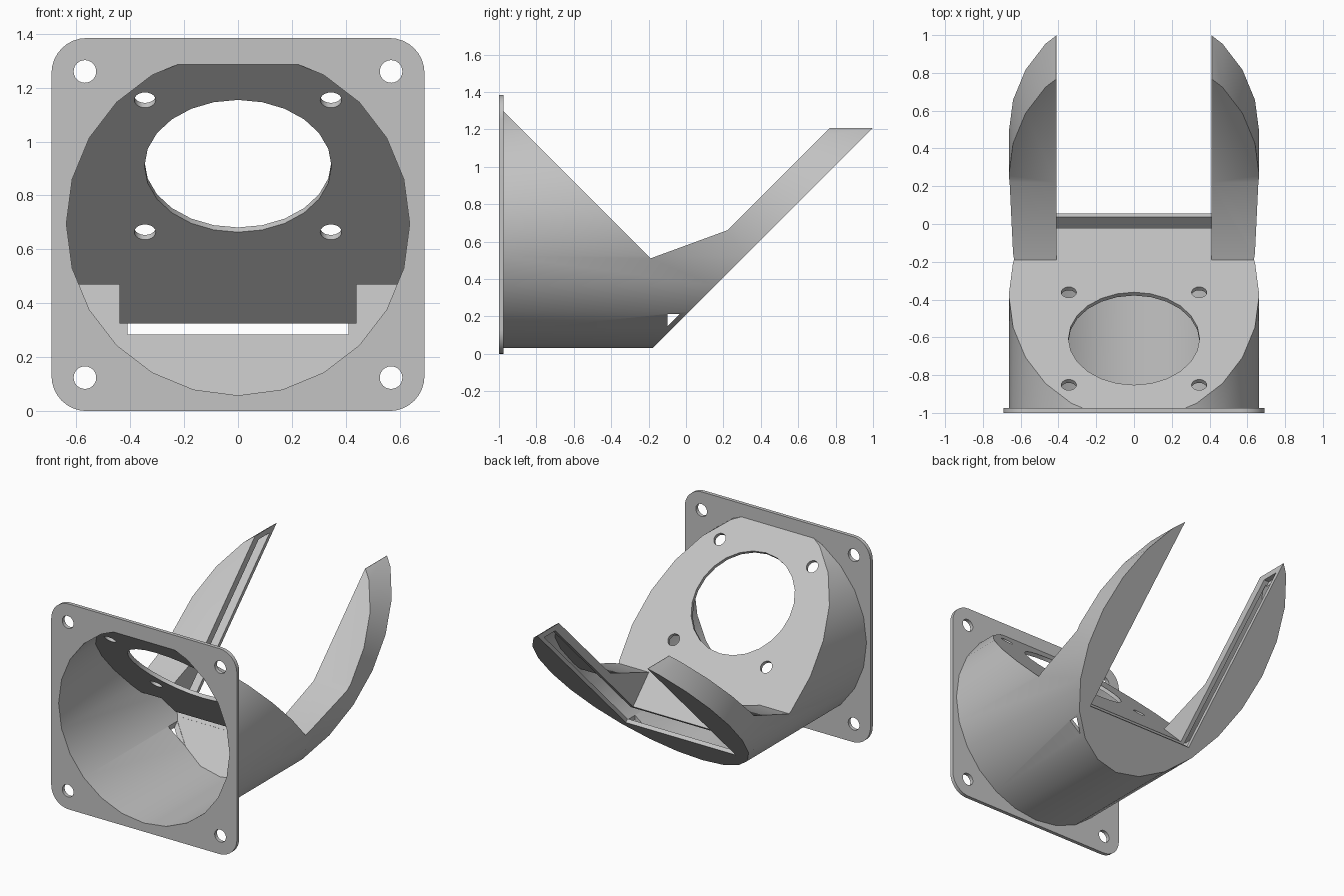
import bpy, bmesh, math
from mathutils import Matrix, Vector

cube = bpy.data.objects.get("Cube")
if cube:
    bpy.data.objects.remove(cube)

grey = bpy.data.materials.new("light_grey")
grey.use_nodes = True
COLOUR = (0.55, 0.55, 0.55, 1)
grey.diffuse_color = COLOUR
grey.node_tree.nodes["Principled BSDF"].inputs["Base Color"].default_value = COLOUR

CENTRE_Z = 0.695
TUBE_SIDES = 24


def finish(bm, name):
    bmesh.ops.recalc_face_normals(bm, faces=bm.faces)
    mesh = bpy.data.meshes.new(name)
    bm.to_mesh(mesh)
    bm.free()
    ob = bpy.data.objects.new(name, mesh)
    bpy.context.collection.objects.link(ob)
    mesh.materials.append(grey)
    return ob


def prism(name, points, half):
    """Side outline in (y, z), extruded across x."""
    bm = bmesh.new()
    face = bm.faces.new([bm.verts.new((-half, y, z)) for y, z in points])
    ext = bmesh.ops.extrude_face_region(bm, geom=[face])
    verts = [v for v in ext["geom"] if isinstance(v, bmesh.types.BMVert)]
    bmesh.ops.translate(bm, verts=verts, vec=(2 * half, 0, 0))
    return finish(bm, name)


def rod(name, centre, axis, radius, length, sides=TUBE_SIDES):
    bm = bmesh.new()
    turn = Matrix.Rotation(math.atan2(-axis[1], axis[2]), 4, "X")
    bmesh.ops.create_cone(bm, cap_ends=True, segments=sides, radius1=radius, radius2=radius,
                          depth=length, matrix=Matrix.Translation(centre) @ turn)
    return finish(bm, name)


def boolean(ob, cutter, operation="DIFFERENCE", keep=False):
    mod = ob.modifiers.new("cut", "BOOLEAN")
    mod.operation, mod.object, mod.solver = operation, cutter, "EXACT"
    bpy.context.view_layer.objects.active = ob
    bpy.ops.object.modifier_apply(modifier=mod.name)
    if not keep:
        bpy.data.objects.remove(cutter)


def duct_solid(name, radius, start, outline, bend, half):
    """Tube trimmed to a side outline, with the gap between the arms removed."""
    tube = rod(name, (0, (start + 1.2) / 2, CENTRE_Z), (0, 1, 0), radius, 1.2 - start)
    boolean(tube, prism("outline", outline, 1), "INTERSECT")
    y, z = bend
    gap = [bend, (y + 0.9, z - 0.9), (2, z - 0.9), (2, 2), (y, 2)]
    boolean(tube, prism("gap", gap, half))
    return tube


# Outer duct: sloped roof, sloped floor and two swept arms
bend = (-0.19, 0.51)
duct = duct_solid("duct", 0.663, -0.98,
                  [(-1.2, -0.99), (-1.2, 1.52), bend, (0.22, 0.66),
                   (0.767, 1.207), (0.997, 1.207)], bend, 0.41)

# Hollow inside, also used to open the flange
bend = (-0.185, 0.47)
cavity = duct_solid("cavity", 0.637, -1.1,
                    [(-1.3, -1.055), (-1.3, 1.585), bend, (0.23, 0.635),
                     (0.765, 1.17), (0.925, 1.17)], bend, 0.44)
boolean(duct, cavity, keep=True)

# Outlet slot along the duct's lower lip and the inner faces of the arms
boolean(duct, prism("slot", [(-0.1, 0.147), (-0.1, 0.265), (0.805, 1.17), (0.923, 1.17)], 0.45))

# Fan opening and its four screw holes, square to the roof
NORMAL = (0, 1, 1)
boolean(duct, rod("fan_bore", (0, -0.615, 0.918), NORMAL, 0.347, 0.12))
for x in (-0.345, 0.345):
    for d in (-0.245, 0.245):
        boolean(duct, rod("screw_bore", (x, -0.615 + d, 0.918 - d), NORMAL, 0.04, 0.12, 20))

# Square mounting flange with rounded corners
HALF, CORNER = 0.692, 0.13
bm = bmesh.new()
ring = []
for quarter in range(4):
    mid = math.radians(45 + 90 * quarter)
    cx = math.copysign(HALF - CORNER, math.cos(mid))
    cz = math.copysign(HALF - CORNER, math.sin(mid))
    for step in range(9):
        a = math.radians(90 * quarter + 90 * step / 8)
        ring.append(bm.verts.new((cx + CORNER * math.cos(a), -1, HALF + cz + CORNER * math.sin(a))))
ext = bmesh.ops.extrude_face_region(bm, geom=[bm.faces.new(ring)])
back = [v for v in ext["geom"] if isinstance(v, bmesh.types.BMVert)]
bmesh.ops.translate(bm, verts=back, vec=(0, 0.025, 0))
flange = finish(bm, "mounting_flange")
boolean(flange, cavity)
for x in (-0.568, 0.568):
    for z in (-0.568, 0.568):
        boolean(flange, rod("corner_bore", (x, -1, HALF + z), (0, 1, 0), 0.042, 0.2))

# Smooth curved walls, crisp edges
for ob in (duct, flange):
    bpy.ops.object.select_all(action="DESELECT")
    ob.select_set(True)
    bpy.context.view_layer.objects.active = ob
    bpy.ops.object.shade_smooth_by_angle(angle=math.radians(25))
